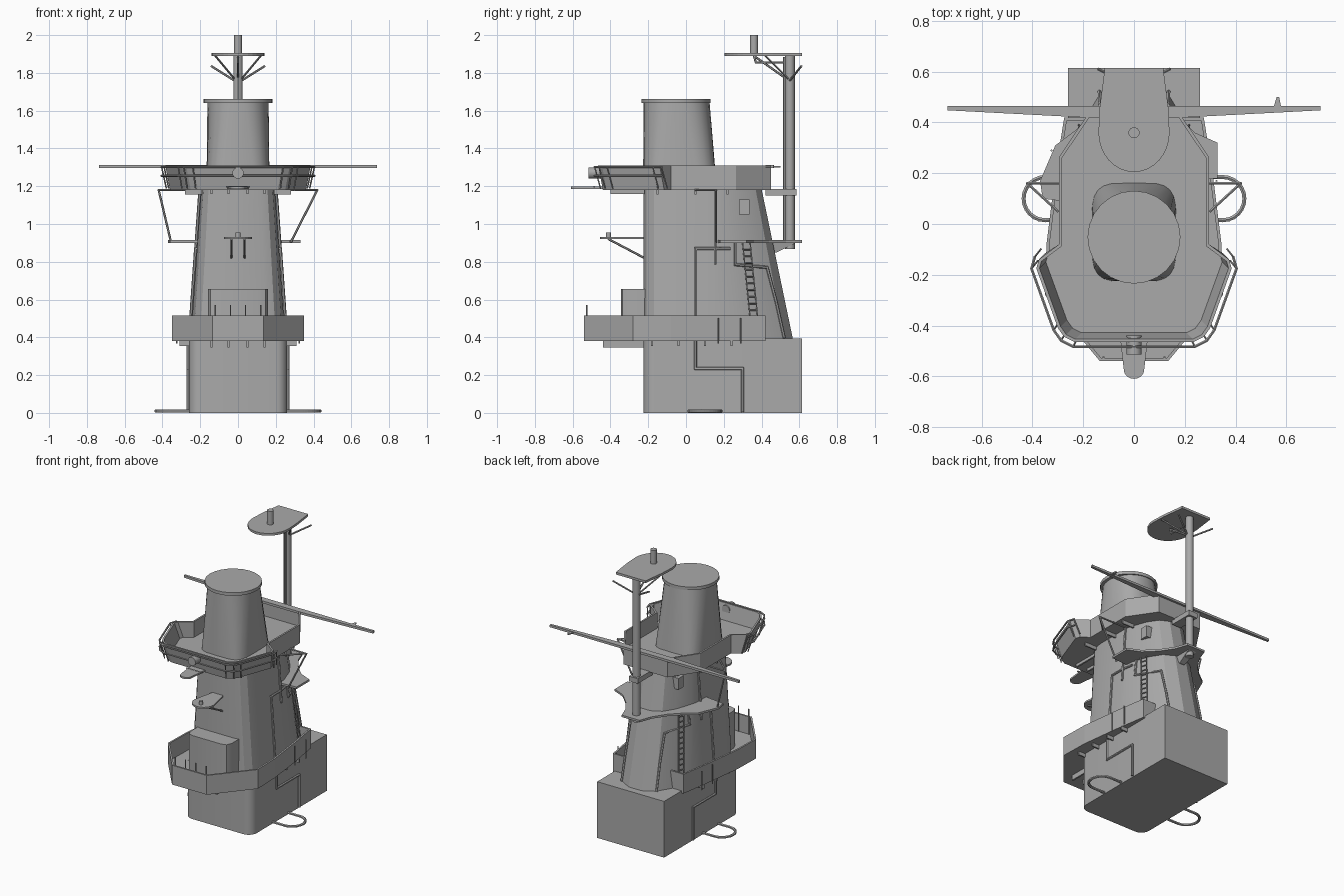
import bpy, bmesh
from math import cos, sin, pi, radians
from mathutils import Vector

cube = bpy.data.objects.get("Cube")
if cube:
    bpy.data.objects.remove(cube, do_unlink=True)

GREY = (0.40, 0.40, 0.40, 1)
mat = bpy.data.materials.new("ship_grey")
mat.use_nodes = True
mat.diffuse_color = GREY
mat.node_tree.nodes["Principled BSDF"].inputs["Base Color"].default_value = GREY


def finish(name, bm, smooth=0):
    bmesh.ops.recalc_face_normals(bm, faces=bm.faces)
    for f in bm.faces:
        f.smooth = smooth > 0
    me = bpy.data.meshes.new(name)
    bm.to_mesh(me)
    bm.free()
    if smooth:
        me.set_sharp_from_angle(angle=radians(smooth))
    me.materials.append(mat)
    ob = bpy.data.objects.new(name, me)
    bpy.context.scene.collection.objects.link(ob)
    return ob


def loft(name, rings, smooth=0):
    """Skin matching rings of points and cap both ends."""
    bm = bmesh.new()
    vs = [[bm.verts.new(p) for p in r] for r in rings]
    n = len(vs[0])
    for a, b in zip(vs, vs[1:]):
        for i in range(n):
            j = (i + 1) % n
            bm.faces.new((a[i], a[j], b[j], b[i]))
    bm.faces.new(vs[0])
    bm.faces.new(vs[-1])
    return finish(name, bm, smooth)


def at(pts, z):
    return [(x, y, z) for x, y in pts]


def prism(name, pts, z0, z1, smooth=0):
    return loft(name, [at(pts, z0), at(pts, z1)], smooth)


def box(name, x0, x1, y0, y1, z0, z1):
    return prism(name, [(x0, y0), (x1, y0), (x1, y1), (x0, y1)], z0, z1)


def mirrored(half):
    return half + [(-x, y) for x, y in reversed(half) if x > 0]


def inset(pts, d):
    """Move a counter-clockwise outline inwards by d."""
    out = []
    for i, p in enumerate(pts):
        p = Vector(p)
        a = (p - Vector(pts[i - 1])).normalized()
        b = (Vector(pts[(i + 1) % len(pts)]) - p).normalized()
        na, nb = Vector((-a.y, a.x)), Vector((-b.y, b.x))
        q = p + (na + nb) * d / (1 + na.dot(nb))
        out.append((q.x, q.y))
    return out


def tub(name, low, top, z0, floor, z1, t=0.012):
    inner = inset(top, t)
    return loft(name, [at(low, z0), at(top, z1), at(inner, z1), at(inset(low, t), floor)])


def pipe(name, paths, r=0.007, sides=6):
    bm = bmesh.new()
    for path in paths:
        for a, b in zip(path, path[1:]):
            a, b = Vector(a), Vector(b)
            m = (b - a).to_track_quat("Z", "Y").to_matrix().to_4x4()
            m.translation = (a + b) / 2
            bmesh.ops.create_cone(bm, cap_ends=True, segments=sides, radius1=r,
                                  radius2=r, depth=(b - a).length + r, matrix=m)
    return finish(name, bm, 50)


def both(paths):
    return paths + [[(-x, y, z) for x, y, z in p] for p in paths]


# Base house with rounded front corners
corner = [(0.2 + 0.06 * sin(a), -0.165 - 0.06 * cos(a)) for a in [i * pi / 10 for i in range(6)]]
prism("base_house", mirrored(corner + [(0.26, 0.615)]), 0, 0.395, 35)

# Tapering tower
TOWER = [(0.15, -0.225), (0.2, -0.21), (0.235, -0.17), (0.25, -0.1), (0.25, 0.15),
         (0.235, 0.28), (0.19, 0.42), (0.13, 0.52), (0.05, 0.565)]


def tower_half(z):
    t = (z - 0.395) / 0.785
    return [(x * (1 - 0.22 * t), y * (1 - 0.29 * t) if y > 0.2 else y) for x, y in TOWER]


def side(y, z, gap=0.008):
    """Point on the tower's left wall at depth y and height z."""
    h = tower_half(z)
    for (x0, y0), (x1, y1) in zip(h, h[1:]):
        if y0 <= y <= y1:
            return (x0 + (x1 - x0) * (y - y0) / (y1 - y0) + gap, y, z)
    return (h[-1][0], y, z)


loft("tower", [at(mirrored(tower_half(z)), z) for z in (0.39, 1.19)], 25)

# Lower gallery with bulwark, brackets and posts
gallery = mirrored([(0.135, -0.54), (0.35, -0.28), (0.345, -0.08), (0.31, 0.2), (0.275, 0.42)])
tub("lower_gallery", gallery, gallery, 0.38, 0.393, 0.515)
for s in (-1, 1):
    for y in (-0.18, -0.04, 0.1, 0.24):
        box("gallery_bracket", s * 0.25, s * 0.31, y - 0.005, y + 0.005, 0.355, 0.382)
    for x in (0.05, 0.14):
        box("front_bracket", s * x - 0.006, s * x + 0.006, -0.44, -0.22, 0.345, 0.382)
pipe("gallery_posts", both([[(x, -0.525, 0.39), (x, -0.525, 0.57)] for x in (0.04, 0.12)]
     + [[(0.325, y, 0.37), (0.325, y, 0.5)] for y in (0.17, 0.29)]), 0.004)

# Front house standing on the gallery
prism("front_house", mirrored([(0.11, -0.345), (0.145, -0.335), (0.16, -0.3), (0.16, -0.2)]),
      0.39, 0.655, 40)

# Forward lamp platform
arc = [(0.075 * sin(a), -0.38 - 0.075 * cos(a)) for a in [i * pi / 12 for i in range(7)]]
prism("lamp_platform", mirrored(arc + [(0.04, -0.22)]), 0.92, 0.932)
pipe("lamp_struts", both([[(0.035, -0.41, 0.92), (0.035, -0.22, 0.82)]]), 0.006)
pipe("lamp_post", [[(0, -0.41, 0.93), (0, -0.41, 0.948)]], 0.014, 10)

# Upper bridge: flared bulwark, floor, rim rail and brackets
UPPER = [(0.235, -0.465), (0.275, -0.445), (0.3, -0.41), (0.385, -0.175), (0.375, -0.14),
         (0.295, -0.08), (0.295, 0.265), (0.17, 0.45)]
upper = mirrored(UPPER)
lower = mirrored([(x - 0.025, y + 0.025) if y < -0.1 else (x, y) for x, y in UPPER])
tub("upper_bridge", lower, upper, 1.18, 1.2, 1.31)
rim = inset(upper, -0.018)
front_rim = rim[-5:] + rim[:5]
pipe("bridge_rim_rails", [at(front_rim, z) for z in (1.302, 1.255)], 0.006)
pipe("bridge_rim_posts", [[(x, y, 1.3), (x * 0.94, y + 0.03, 1.19)] for x, y in front_rim], 0.004)
for s in (-1, 1):
    for y in (-0.15, 0.05, 0.22):
        box("bridge_bracket", s * 0.19, s * 0.28, y - 0.005, y + 0.005, 1.155, 1.182)
    for x in (0.05, 0.14):
        box("bridge_front_bracket", s * x - 0.006, s * x + 0.006, -0.4, -0.22, 1.16, 1.182)
pipe("bridge_front_lamp", [[(0, -0.5, 1.27), (0, -0.455, 1.27)]], 0.03, 16)
tongue = [(0.04 * sin(a), -0.575 - 0.035 * cos(a)) for a in [i * pi / 10 for i in range(6)]]
prism("forward_sight_platform", mirrored(tongue + [(0.058, -0.42)]), 1.186, 1.198)
pipe("sight_bar", [[(-0.06, -0.485, 1.197), (0.06, -0.485, 1.197)]], 0.005)

# Director tower: rounded square blending into a round cap
N = 24


def rounded(a, b, cy, z, e):
    pts = []
    for i in range(N):
        c, s = cos(2 * pi * i / N), sin(2 * pi * i / N)
        pts.append((a * abs(c) ** e * (1 if c > 0 else -1),
                    cy + b * abs(s) ** e * (1 if s > 0 else -1), z))
    return pts


loft("director_tower", [rounded(0.167, 0.195, -0.032, 1.19, 0.45),
                        rounded(0.162, 0.175, -0.05, 1.642, 1)], 40)
loft("director_cap", [rounded(0.183, 0.183, -0.052, z, 1) for z in (1.64, 1.662)], 40)

# Signal yard behind the upper bridge
prism("signal_yard", mirrored([(0.2, 0.42), (0.735, 0.448), (0.735, 0.464), (0.2, 0.465)]),
      1.296, 1.312)
prism("yard_fin", [(0.55, 0.46), (0.58, 0.46), (0.572, 0.5), (0.562, 0.5)], 1.3, 1.308)

# Aft platform carrying the mast
prism("aft_platform", [(0.2, 0.17), (0.33, 0.18), (0.33, 0.32), (0.24, 0.36), (0.16, 0.44),
                       (0.1, 0.53), (0.07, 0.615), (-0.07, 0.615), (-0.1, 0.53), (-0.16, 0.44),
                       (-0.23, 0.37), (-0.31, 0.31), (-0.37, 0.17), (-0.36, 0.1), (-0.2, 0.08)],
      0.9, 0.914)
loft("mast_foot", [at(mirrored([(0.02, 0.42), (0.02, 0.48)]), 0.85),
                   at(mirrored([(0.03, 0.42), (0.03, 0.58)]), 0.9)])
pipe("mast", [[(0, 0.55, 0.88), (0, 0.55, 1.89)]], 0.026, 10)
pipe("mast_cable", [[(0, 0.522, 0.91), (0, 0.522, 1.88)]], 0.008)
box("mast_clamp", -0.035, 0.035, 0.42, 0.585, 1.15, 1.185)

# Mast head platform, aerial and stays
head = [(0.14 * sin(a), 0.36 - 0.155 * cos(a)) for a in [i * pi / 16 for i in range(9)]]
prism("mast_head_platform", mirrored(head + [(0.135, 0.46), (0.115, 0.615)]), 1.89, 1.906)
pipe("aerial", [[(0, 0.36, 1.9), (0, 0.36, 1.99)]], 0.022, 10)
pipe("mast_head_stays", both([[(0.02, 0.54, 1.77), (0.12, 0.42, 1.89)],
                              [(0.02, 0.55, 1.76), (0.14, 0.61, 1.835)]])
     + [[(0, 0.53, 1.77), (0, 0.36, 1.89)],
        [(0, 0.36, 1.89), (0, 0.37, 1.855), (0, 0.54, 1.855)]], 0.006)

# Side outriggers under the upper bridge
for s, foot in ((1, 0.28), (-1, -0.355)):
    tip = (s * 0.42, 0.16, 1.18)
    pipe("outrigger", [[(s * 0.2, 0.16, 1.18), tip, (s * 0.3, 0.05, 1.18)],
                       [tip, (foot, 0.16, 0.905)]], 0.006)

# Pipes running over the tower and base walls
pipe("wall_pipes", both([
    [side(0.05, 0.4), side(0.05, 0.87), side(0.15, 0.87), side(0.23, 0.87)],
    [side(0.26, 0.9), side(0.26, 0.785), side(0.43, 0.77), side(0.48, 0.58), side(0.52, 0.4)],
    [(0.266, 0.05, 0.39), (0.266, 0.05, 0.235), (0.266, 0.3, 0.235), (0.266, 0.3, 0.01)],
    [side(0.155, 0.79), side(0.155, 1.18)]]), 0.008)

# Ladders on the tower flanks
for s in (1, -1):
    rails = [[side(y + 0.02 - t * 0.05, 0.4 + t * 0.5, 0.018) for t in (0, 1)] for y in (0.33, 0.37)]
    rungs = [[Vector(r[0]).lerp(Vector(r[1]), k / 14) for r in rails] for k in range(1, 14)]
    pipe("ladder", [[(s * x, y, z) for x, y, z in p] for p in rails + rungs], 0.004, 4)

# Lockers on the tower wall and at the gallery end
for s in (1, -1):
    x = side(0.3, 1.09)[0]
    box("wall_locker", s * (x - 0.04), s * (x + 0.012), 0.28, 0.335, 1.05, 1.13)

# Boat fender loops at the foot of the base
loop = [(0.35 + 0.085 * sin(a), 0.1 + 0.085 * cos(a), 0.01) for a in [i * pi / 12 for i in range(13)]]
pipe("side_loops", both([[(0.25, 0.185, 0.01)] + loop + [(0.25, 0.015, 0.01)]]), 0.009)
